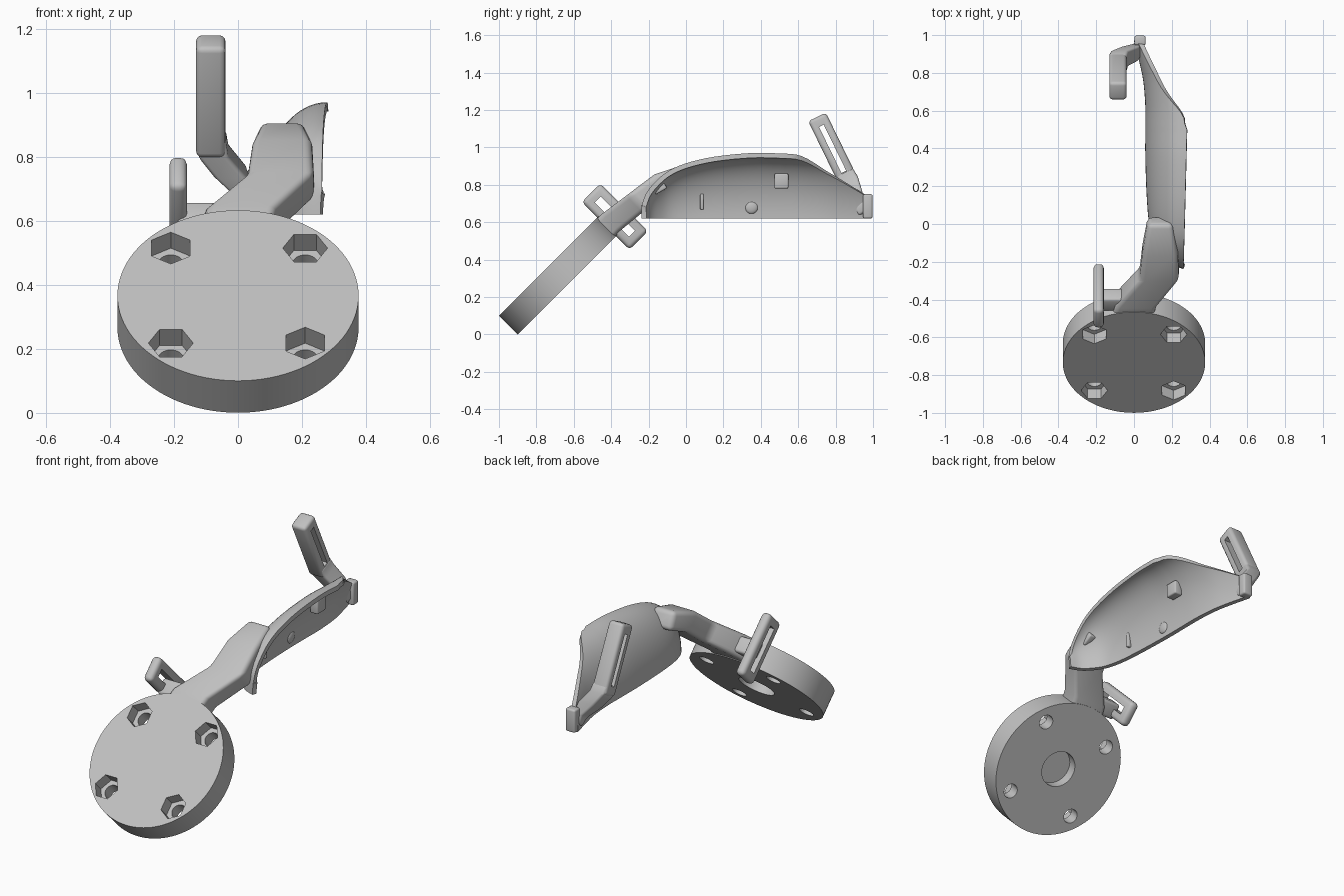
import bpy, bmesh
from math import radians, sin, cos, asin, pi
from mathutils import Matrix, Vector

if "Cube" in bpy.data.objects:
    bpy.data.objects.remove(bpy.data.objects["Cube"], do_unlink=True)

GREY = bpy.data.materials.new("light grey plastic")
GREY.use_nodes = True
GREY.diffuse_color = (0.53, 0.53, 0.53, 1)
GREY.node_tree.nodes["Principled BSDF"].inputs["Base Color"].default_value = (0.53, 0.53, 0.53, 1)


def finish(name, bm, fix_normals=True):
    if fix_normals:
        bmesh.ops.recalc_face_normals(bm, faces=bm.faces)
    me = bpy.data.meshes.new(name)
    bm.to_mesh(me)
    bm.free()
    me.materials.append(GREY)
    ob = bpy.data.objects.new(name, me)
    bpy.context.collection.objects.link(ob)
    return ob


def activate(ob):
    bpy.ops.object.select_all(action='DESELECT')
    ob.select_set(True)
    bpy.context.view_layer.objects.active = ob


def apply_mod(ob, kind, **props):
    mod = ob.modifiers.new(kind.lower(), kind)
    for key, value in props.items():
        setattr(mod, key, value)
    activate(ob)
    bpy.ops.object.modifier_apply(modifier=mod.name)


def cut(ob, cutter):
    cutter.hide_render = True
    apply_mod(ob, 'BOOLEAN', operation='DIFFERENCE', solver='EXACT', object=cutter)
    bpy.data.objects.remove(cutter, do_unlink=True)


def smooth(ob, angle=35):
    activate(ob)
    bpy.ops.object.shade_smooth_by_angle(angle=radians(angle))


def frame(loc, tilt):
    return Matrix.Translation(loc) @ Matrix.Rotation(radians(tilt), 4, 'X')


def box(name, loc, dims, tilt=0, bevel=0.0):
    bm = bmesh.new()
    bmesh.ops.create_cube(bm, size=1, matrix=frame(loc, tilt) @ Matrix.Diagonal((*dims, 1)))
    ob = finish(name, bm)
    if bevel:
        apply_mod(ob, 'BEVEL', width=bevel, segments=3)
        smooth(ob)
    return ob


def cylinder(name, base, radius, depth, loc, sides=48, spin=0):
    bm = bmesh.new()
    bmesh.ops.create_cone(bm, cap_ends=True, segments=sides, radius1=radius, radius2=radius, depth=depth,
                          matrix=base @ Matrix.Translation(loc) @ Matrix.Rotation(spin, 4, 'Z'))
    return finish(name, bm)


def strap_loop(name, loc, dims, slot, tilt, bevel):
    ob = box(name, loc, dims, tilt, bevel)
    cut(ob, box("slot_cutter", loc, (1, *slot), tilt))
    smooth(ob)
    return ob


def loft(name, sections, bevel):
    """Each section: x min, x max, y, z, half thickness, tilt of the thickness direction."""
    bm = bmesh.new()
    rings = []
    for x0, x1, y, z, t, tilt in sections:
        n = Vector((0, -sin(radians(tilt)), cos(radians(tilt)))) * t
        rings.append([bm.verts.new(Vector((x, y, z)) + n * s)
                      for x, s in ((x0, 1), (x1, 1), (x1, -1), (x0, -1))])
    for a, b in zip(rings, rings[1:]):
        for i in range(4):
            bm.faces.new((a[i], a[(i + 1) % 4], b[(i + 1) % 4], b[i]))
    bm.faces.new(rings[0])
    bm.faces.new(rings[-1])
    ob = finish(name, bm)
    apply_mod(ob, 'BEVEL', width=bevel, segments=4)
    smooth(ob, 50)
    return ob


# Tilted mounting disk with hex nut pockets, bolt holes and a rear recess
disk_frame = frame((0, -0.683, 0.317), 45)
disk = cylinder("mounting_disk", disk_frame, 0.377, 0.141, (0, 0, 0), 96)
for i, (sx, sy) in enumerate(((1, 1), (-1, 1), (-1, -1), (1, -1))):
    spot = (0.21 * sx, 0.21 * sy)
    cut(disk, cylinder("nut_cutter", disk_frame, 0.07, 0.14, (*spot, 0.07), 6, (i + 1) % 2 * pi / 2))
    cut(disk, cylinder("bolt_cutter", disk_frame, 0.04, 0.5, (*spot, 0), 32))
cut(disk, cylinder("recess_cutter", disk_frame, 0.1, 0.12, (0, 0, -0.07)))
smooth(disk)

# Curved shell, open towards +x: stations of y, height, left edge, top limit
STATIONS = [(-0.237, 0.07, 0.258, 0.69), (-0.215, 0.13, 0.2, 0.75), (-0.17, 0.19, 0.15, 0.81),
            (-0.1, 0.25, 0.105, 0.87), (0, 0.295, 0.08, 0.915), (0.15, 0.33, 0.067, 0.95),
            (0.35, 0.35, 0.06, 0.97), (0.5, 0.348, 0.06, 0.968), (0.62, 0.345, 0.06, 0.953),
            (0.75, 0.345, 0.05, 0.875), (0.85, 0.345, 0.03, 0.815), (0.97, 0.345, 0.0, 0.74)]


def catmull(a, b, c, d, t):
    return [0.5 * (2 * q + (r - p) * t + (2 * p - 5 * q + 4 * r - s) * t * t + (3 * q - p - 3 * r + s) * t ** 3)
            for p, q, r, s in zip(a, b, c, d)]


rows = []
padded = [STATIONS[0]] + STATIONS + [STATIONS[-1]]
for k in range(len(STATIONS) - 1):
    rows += [catmull(*padded[k:k + 4], j / 4) for j in range(4)]
rows.append(STATIONS[-1])

ARC = 20
bm = bmesh.new()
grid = []
for y, height, left, top in rows:
    rim = 0.262 + 0.022 * (y + 0.24) / 0.88
    end = asin(min(1, (top - 0.62) / height))
    grid.append([bm.verts.new((rim - (rim - left) * cos(end * i / ARC), y, 0.62 + height * sin(end * i / ARC)))
                 for i in range(ARC + 1)])
for a, b in zip(grid, grid[1:]):
    for i in range(ARC):
        bm.faces.new((a[i], a[i + 1], b[i + 1], b[i]))
bm.normal_update()
if sum(f.normal.x for f in bm.faces) > 0:
    bmesh.ops.reverse_faces(bm, faces=bm.faces)
hull_points = [v.co.copy() for row in grid[:24] for v in row]
shell = finish("curved_shell", bm, False)
apply_mod(shell, 'SOLIDIFY', thickness=0.026, offset=-1)
smooth(shell, 40)

# Bent arm from the disk to the outside of the shell
arm = loft("bent_arm", [(-0.12, 0.1, -0.46, 0.54, 0.068, 45), (-0.1, 0.12, -0.4, 0.6, 0.066, 45),
                        (0.03, 0.238, -0.26, 0.71, 0.062, 45), (0.045, 0.232, -0.13, 0.81, 0.06, 42),
                        (0.072, 0.205, 0.02, 0.865, 0.052, 25)], 0.025)
bm = bmesh.new()
for p in hull_points:
    bm.verts.new(p + Vector((0.004, 0.003, -0.004)))
bmesh.ops.convex_hull(bm, input=bm.verts)
bmesh.ops.delete(bm, geom=[v for v in bm.verts if not v.link_faces], context='VERTS')
cut(arm, finish("shell_cutter", bm))
smooth(arm, 50)

# Strap loops and their links
strap_loop("lower_strap_loop", (-0.187, -0.38, 0.63), (0.055, 0.14, 0.36), (0.045, 0.26), 45, 0.022)
box("lower_loop_link", (-0.09, -0.4, 0.6), (0.2, 0.09, 0.09), 45, 0.015)
strap_loop("upper_strap_loop", (-0.085, 0.785, 0.99), (0.092, 0.105, 0.385), (0.028, 0.28), 26, 0.018)
loft("upper_loop_link", [(-0.131, -0.039, 0.845, 0.87, 0.05, -64), (-0.125, -0.03, 0.875, 0.82, 0.05, -60),
                         (-0.075, 0.025, 0.9, 0.755, 0.045, -60), (-0.01, 0.045, 0.925, 0.69, 0.035, -60),
                         (0.0, 0.045, 0.945, 0.645, 0.025, -60)], 0.015)

# Shell end lip and small fittings on the inner wall
box("shell_end_lip", (0.032, 0.972, 0.685), (0.06, 0.05, 0.13), 0, 0.01)
box("inner_clip", (0.145, 0.51, 0.82), (0.05, 0.075, 0.08), 0, 0.008)
box("inner_bar", (0.105, 0.085, 0.71), (0.03, 0.018, 0.085), 0, 0.005)
box("nose_nub", (0.2, -0.14, 0.78), (0.04, 0.07, 0.035), 30, 0.008)
bm = bmesh.new()
bmesh.ops.create_uvsphere(bm, u_segments=24, v_segments=12, radius=0.035,
                          matrix=Matrix.Translation((0.085, 0.35, 0.68)) @ Matrix.Diagonal((0.4, 1, 1, 1)))
smooth(finish("inner_button", bm))
